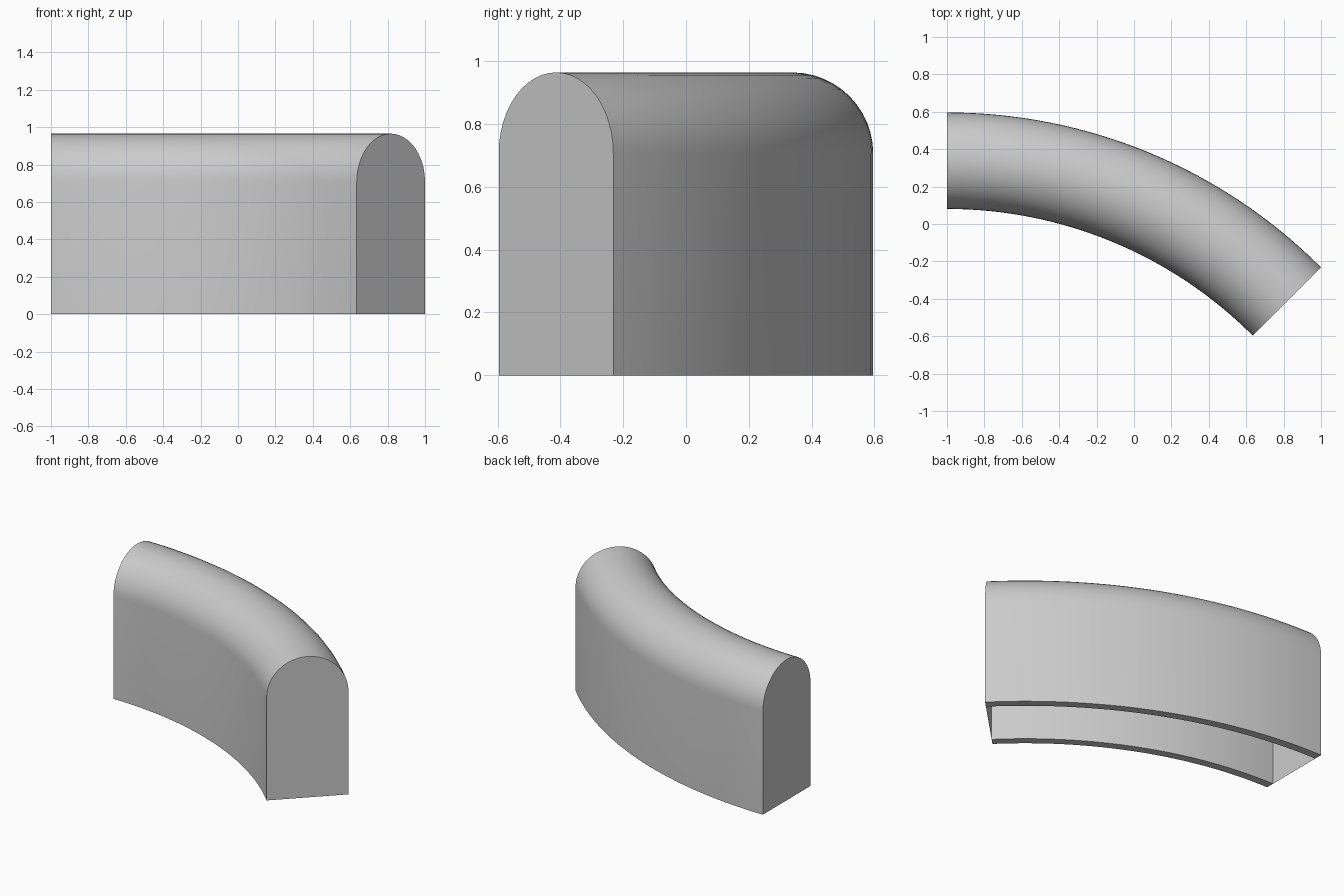
import bpy, bmesh, math

if "Cube" in bpy.data.objects:
    bpy.data.objects.remove(bpy.data.objects["Cube"])

R_OUT, R_IN = 2.828, 2.312        # plan radii of the bend
CX, CY = -1.0, -2.2315            # bend centre
HEIGHT, WALL = 0.965, 0.056
SWEEP, STEPS, ARCH = math.radians(45), 32, 24

grey = bpy.data.materials.new("light grey")
grey.diffuse_color = (0.6, 0.6, 0.6, 1)
grey.use_nodes = True
grey.node_tree.nodes["Principled BSDF"].inputs["Base Color"].default_value = grey.diffuse_color


def arch_profile(inset):
    """Round-topped section as (radius, height) points, foot to foot."""
    mid, half = (R_OUT + R_IN) / 2, (R_OUT - R_IN) / 2
    spring = HEIGHT - half
    r = half - inset
    pts = [(mid + r, 0)]
    for i in range(ARCH + 1):
        a = math.pi * i / ARCH
        pts.append((mid + r * math.cos(a), spring + r * math.sin(a)))
    return pts + [(mid - r, 0)]


def sweep(bm, profile, flip):
    """Turn a profile around the bend centre; return the rings of vertices."""
    rings = []
    for s in range(STEPS + 1):
        a = SWEEP * s / STEPS
        rings.append([bm.verts.new((CX + r * math.sin(a), CY + r * math.cos(a), z))
                      for r, z in profile])
    for p, q in zip(rings, rings[1:]):
        for i in range(len(profile) - 1):
            f = [p[i], p[i + 1], q[i + 1], q[i]]
            bm.faces.new(f[::-1] if flip else f)
    return rings


bm = bmesh.new()
# outer skin and hollow inside
outer = sweep(bm, arch_profile(0), True)
inner = sweep(bm, arch_profile(WALL), False)
# bottom rims of both walls
for k in (0, -1):
    for s in range(STEPS):
        f = [outer[s][k], outer[s + 1][k], inner[s + 1][k], inner[s][k]]
        bm.faces.new(f if k == 0 else f[::-1])
# thin flat end caps
bm.faces.new(outer[0])
bm.faces.new(outer[-1][::-1])
bm.normal_update()
# make sure the caps and rims face outwards
for f in bm.faces:
    c = f.calc_center_median()
    if len(f.verts) > 4:
        if (f.normal.x > 0) == (c.x < 0):
            f.normal_flip()
    elif c.z < 1e-5 and f.normal.z > 0:
        f.normal_flip()
    elif len(f.verts) == 4 and c.z > 1e-5:
        # skin: outer faces point away from the section centre, inner ones toward it
        d = math.hypot(c.x - CX, c.y - CY)
        mid, half = (R_OUT + R_IN) / 2, (R_OUT - R_IN) / 2
        dz = max(0, c.z - (HEIGHT - half))
        radial = (c.x - CX, c.y - CY)
        out = ((d - mid) * (f.normal.x * radial[0] + f.normal.y * radial[1]) / d
               + dz * f.normal.z)
        is_outer = math.hypot(d - mid, dz) > half - WALL / 2
        if (out > 0) != is_outer:
            f.normal_flip()

mesh = bpy.data.meshes.new("curved_arch_tunnel")
bm.to_mesh(mesh)
bm.free()
mesh.materials.append(grey)
obj = bpy.data.objects.new("curved_arch_tunnel", mesh)
bpy.context.collection.objects.link(obj)
bpy.context.view_layer.objects.active = obj
obj.select_set(True)
bpy.ops.object.shade_smooth_by_angle(angle=math.radians(30))
